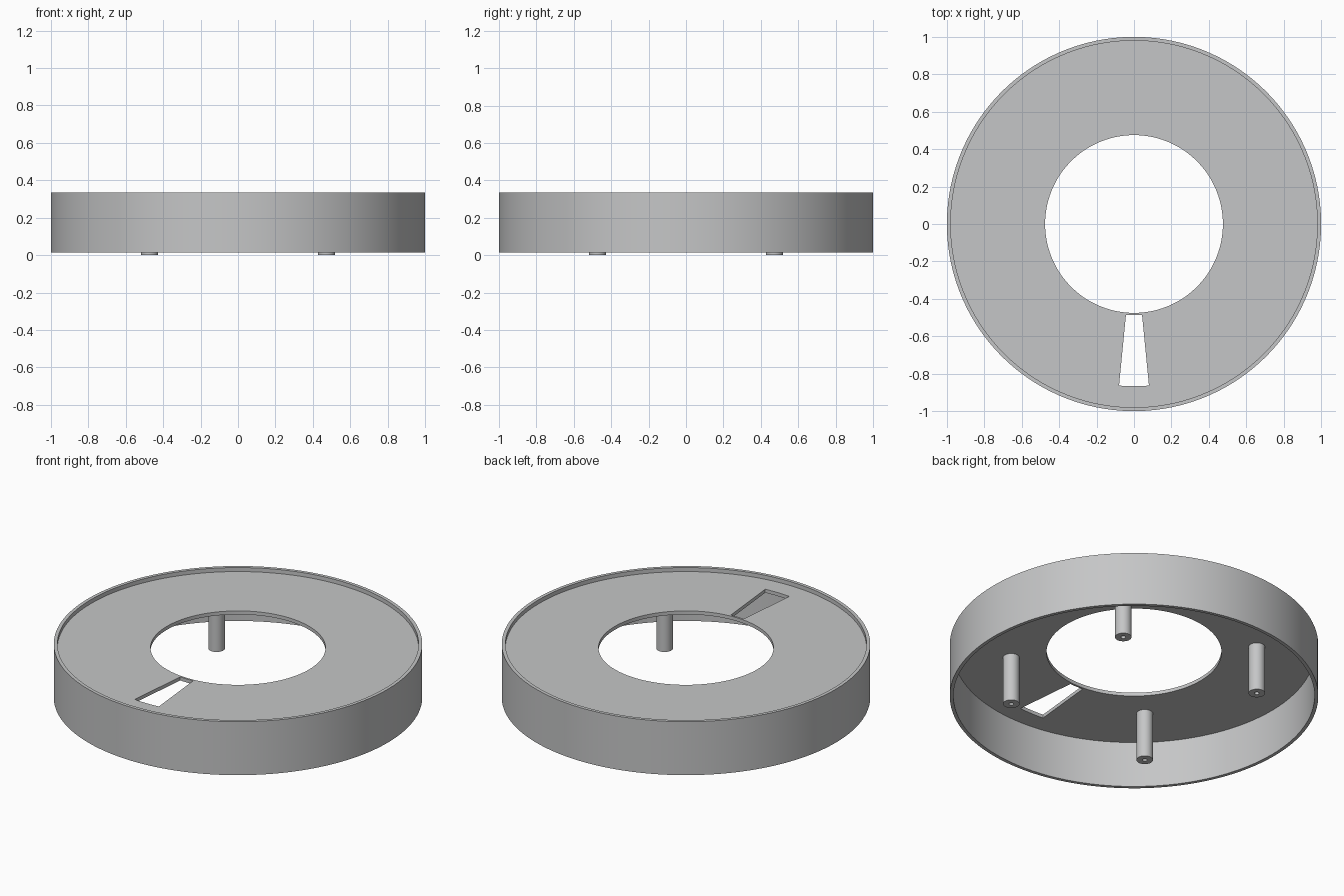
import bpy, bmesh, math

if "Cube" in bpy.data.objects:
    bpy.data.objects.remove(bpy.data.objects["Cube"])

grey = bpy.data.materials.new("satin grey")
grey.diffuse_color = (0.56, 0.565, 0.57, 1)
grey.use_nodes = True
grey.node_tree.nodes["Principled BSDF"].inputs["Base Color"].default_value = grey.diffuse_color


def finish(bm, name, smooth=True):
    """Turn a bmesh into a grey object with consistent normals."""
    bmesh.ops.remove_doubles(bm, verts=bm.verts, dist=1e-5)
    bmesh.ops.recalc_face_normals(bm, faces=bm.faces)
    mesh = bpy.data.meshes.new(name)
    bm.to_mesh(mesh)
    bm.free()
    obj = bpy.data.objects.new(name, mesh)
    bpy.context.collection.objects.link(obj)
    mesh.materials.append(grey)
    return obj


def activate(obj):
    bpy.ops.object.select_all(action='DESELECT')
    obj.select_set(True)
    bpy.context.view_layer.objects.active = obj


def lathe(name, profile, steps):
    """Revolve a closed (radius, z) profile around z."""
    bm = bmesh.new()
    verts = [bm.verts.new((r, 0, z)) for r, z in profile]
    edges = [bm.edges.new((verts[i], verts[(i + 1) % len(verts)]))
             for i in range(len(verts))
             if profile[i][0] + profile[(i + 1) % len(verts)][0] > 0]
    bmesh.ops.spin(bm, geom=verts + edges, cent=(0, 0, 0), axis=(0, 0, 1),
                   angle=2 * math.tau / 2, steps=steps)
    return finish(bm, name)


# Outer wall with a thin recessed top plate and a central opening
housing = lathe("ring_housing", [
    (1, 0.015), (1, 0.335), (0.98, 0.335), (0.98, 0.311),
    (0.475, 0.311), (0.475, 0.29), (0.98, 0.29), (0.98, 0.015)], 120)

# Tapered slot, curved at both ends, cut through the plate
bm = bmesh.new()
outline = []
for radius, half, sign in ((0.487, 0.043, -1), (0.867, 0.08, 1)):
    spread = math.asin(half / radius)
    for i in range(7):
        a = sign * spread * (1 - i / 3)
        outline.append((radius * math.sin(a), -radius * math.cos(a)))
face = bm.faces.new([bm.verts.new((x, y, 0.25)) for x, y in outline])
top = bmesh.ops.extrude_face_region(bm, geom=[face])["geom"]
bmesh.ops.translate(bm, vec=(0, 0, 0.15),
                    verts=[g for g in top if isinstance(g, bmesh.types.BMVert)])
cutter = finish(bm, "slot_cutter")
cutter.hide_render = True

cut = housing.modifiers.new("slot", 'BOOLEAN')
cut.operation = 'DIFFERENCE'
cut.solver = 'EXACT'
cut.object = cutter
activate(housing)
bpy.ops.object.modifier_apply(modifier=cut.name)
bpy.data.objects.remove(cutter)
bpy.ops.object.shade_smooth_by_angle(angle=math.radians(30))

# Four screw posts hanging below the plate, each with a blind hole
for side_x, x in (("left", -0.473), ("right", 0.473)):
    for side_y, y in (("front", -0.473), ("back", 0.473)):
        post = lathe(f"{side_y}_{side_x}_post", [
            (0, 0.2), (0.013, 0.2), (0.013, 0), (0.045, 0),
            (0.045, 0.295), (0, 0.295)], 32)
        post.location = (x, y, 0)
        activate(post)
        bpy.ops.object.shade_smooth_by_angle(angle=math.radians(30))
